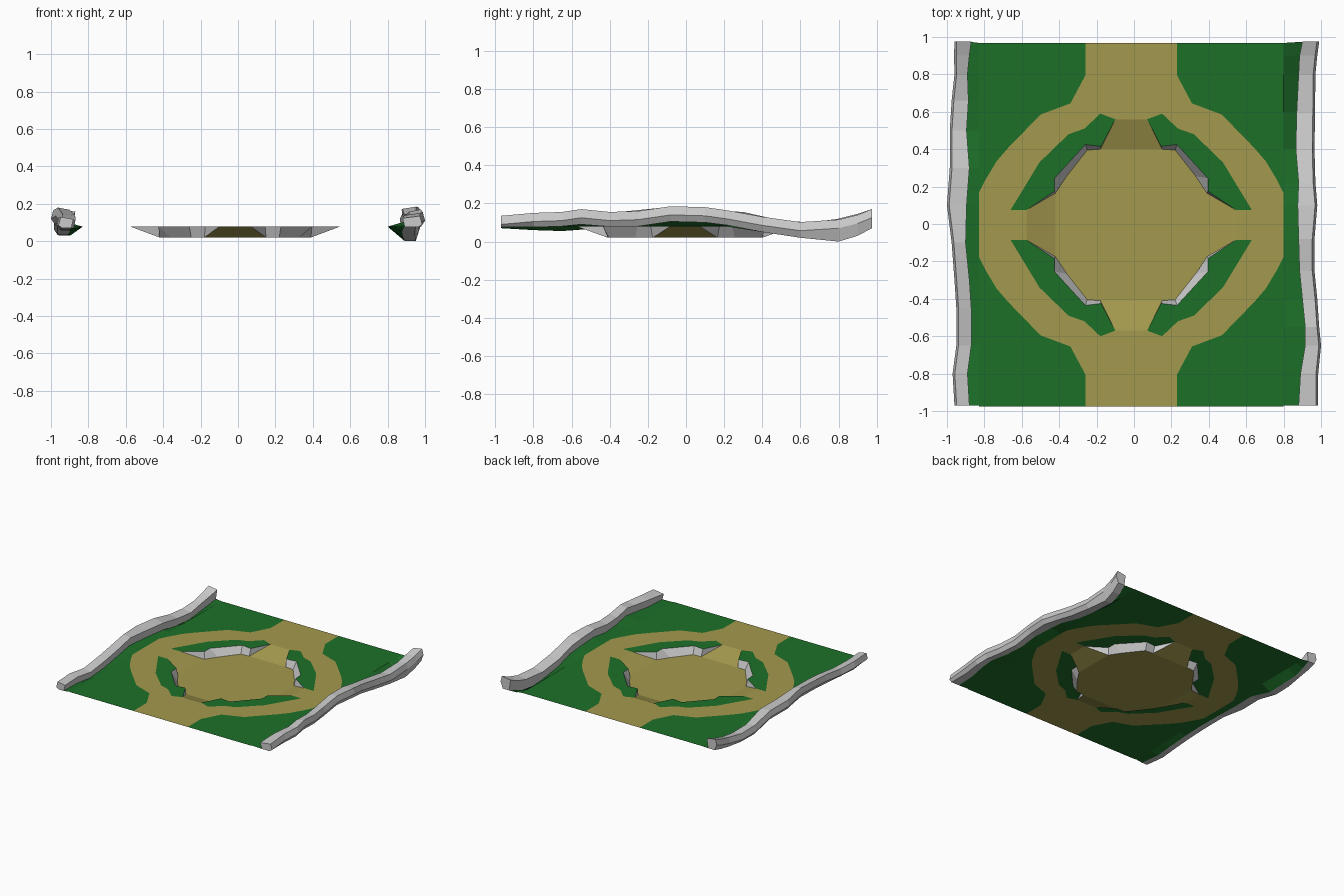
import bpy
from mathutils import Vector
from mathutils.geometry import delaunay_2d_cdt

if "Cube" in bpy.data.objects:
    bpy.data.objects.remove(bpy.data.objects["Cube"])

CX, CY = -0.015, -0.005      # centre of the sunken court
RIM, FLOOR = 0.078, 0.02
Y0, Y1 = -0.975, 0.968


def material(name, rgb):
    m = bpy.data.materials.new(name)
    m.diffuse_color = (*rgb, 1)
    m.use_nodes = True
    m.node_tree.nodes["Principled BSDF"].inputs["Base Color"].default_value = m.diffuse_color
    return m


grass = material("grass", (0.012, 0.16, 0.022))
sand = material("sand", (0.37, 0.32, 0.075))


def mesh_object(name, verts, faces, mat=None):
    me = bpy.data.meshes.new(name)
    me.from_pydata(verts, [], faces)
    ob = bpy.data.objects.new(name, me)
    bpy.context.collection.objects.link(ob)
    if mat:
        me.materials.append(mat)
    return ob


def ring(quarter):
    """Mirror a top-to-side quarter outline into a closed loop."""
    q, r = quarter, quarter[::-1]
    pts = (q + [(x, -y) for x, y in r] + [(-x, -y) for x, y in q]
           + [(-x, y) for x, y in r])
    return [(x + CX, y + CY) for x, y in pts]


# quarter outlines, from the +y side round to the +x side
road_q = [(0.245, 0.80), (0.325, 0.65), (0.485, 0.59), (0.66, 0.41),
          (0.72, 0.34), (0.78, 0.24), (0.815, 0.17)]
outer_q = [(0.165, 0.595), (0.25, 0.515), (0.335, 0.485), (0.49, 0.335),
           (0.575, 0.195), (0.645, 0.08)]
rim_q = [(0.085, 0.565), (0.16, 0.42), (0.245, 0.43), (0.41, 0.25),
         (0.41, 0.18), (0.56, 0.08)]
floor_q = [(0.165, 0.405), (0.235, 0.40), (0.345, 0.26), (0.405, 0.17)]

# flat ground: overlapping outlines cut into grass and sand, with the pit open
XL, XR = CX - 0.815, CX + 0.815
a = 0.245
loops = [[(XL, Y0), (XR, Y0), (XR, Y1), (XL, Y1)], ring(road_q),
         [(CX - a, Y0), (CX + a, Y0), (CX + a, Y1), (CX - a, Y1)],
         ring(rim_q)]
for sx in (-1, 1):
    for sy in (-1, 1):
        loops.append([(CX + sx * x, CY + sy * y)
                      for x, y in outer_q + rim_q[::-1]])
points, outlines = [], []
for lp in loops:
    if sum(p[0] * q[1] - q[0] * p[1] for p, q in zip(lp, lp[1:] + lp[:1])) < 0:
        lp = lp[::-1]
    outlines.append(list(range(len(points), len(points) + len(lp))))
    points += [Vector(p) for p in lp]
v2, _, tris, _, _, src = delaunay_2d_cdt(points, [], outlines, 1, 1e-5)
flat = [(p.x, p.y, RIM) for p in v2]
lawn, paths = [], []
for f, s in zip(tris, src):
    if 3 in s:
        continue
    is_lawn = any(i >= 4 for i in s) or not (1 in s or 2 in s)
    (lawn if is_lawn else paths).append(f)
for name, fs, mat in (("lawn", lawn, grass), ("paths", paths, sand)):
    used = sorted({i for f in fs for i in f})
    remap = {i: k for k, i in enumerate(used)}
    mesh_object(name, [flat[i] for i in used],
                [[remap[i] for i in f] for f in fs], mat)

# sunken court floor
floor = [(x, y, FLOOR) for x, y in ring(floor_q)]
mesh_object("court_floor", floor, [list(range(len(floor)))[::-1]], sand)

# stone retaining walls, one per quarter
for i, (sx, sy) in enumerate(((1, 1), (1, -1), (-1, -1), (-1, 1))):
    top = [(CX + sx * x, CY + sy * y, RIM) for x, y in rim_q]
    low = [(CX + sx * x, CY + sy * y, FLOOR) for x, y in floor_q]
    faces = [(0, 1, 6), (4, 5, 9)] + [(k + 1, k + 2, k + 7, k + 6)
                                      for k in range(3)]
    if sx * sy < 0:
        faces = [f[::-1] for f in faces]
    mesh_object(f"court_wall_{i + 1}", top + low, faces).data.materials.append(None)

# four ramps down to the floor
for i in range(4):
    s = 1 if i < 2 else -1
    if i % 2:
        (w, d), (W, D) = rim_q[0], floor_q[0]
        c = [(-w, s * d, RIM), (w, s * d, RIM), (W, s * D, FLOOR), (-W, s * D, FLOOR)]
    else:
        (d, w), (D, W) = rim_q[-1], floor_q[-1]
        c = [(s * d, w, RIM), (s * d, -w, RIM), (s * D, -W, FLOOR), (s * D, W, FLOOR)]
    face = (0, 1, 2, 3) if s < 0 else (3, 2, 1, 0)
    if (Vector(c[face[1]]) - Vector(c[face[0]])).cross(
            Vector(c[face[2]]) - Vector(c[face[1]])).z < 0:
        face = face[::-1]
    mesh_object(f"ramp_{i + 1}", [(x + CX, y + CY, z) for x, y, z in c], [face], sand)

# rocky side ridges: y, inner x, outer x, top z, ground z
right = [(-0.97, .88, .985, .135, .075), (-.8, .89, .985, .15, .075),
         (-.65, .915, 1.0, .155, .08), (-.55, .915, .99, .17, .09),
         (-.4, .90, .98, .155, .078), (-.25, .885, .965, .16, .08),
         (-.08, .88, .965, .185, .105), (.1, .875, .98, .18, .10),
         (.22, .88, .97, .163, .085), (.4, .865, .965, .13, .05),
         (.6, .87, .968, .102, .02), (.8, .88, .97, .115, .0),
         (.9, .885, .98, .14, .03), (.975, .90, .99, .17, .07)]
left = [(-.97, .88, .96, .13, .07), (-.8, .89, .97, .13, .06),
        (-.65, .87, .95, .12, .055), (-.45, .87, .95, .145, .07),
        (-.3, .88, .96, .16, .085), (-.1, .90, .975, .18, .10),
        (.1, .895, 1.0, .165, .09), (.3, .88, .985, .155, .08),
        (.5, .895, .985, .11, .035), (.66, .885, .975, .10, .03),
        (.8, .89, .96, .12, .04), (.9, .88, .962, .145, .06),
        (.975, .87, .96, .17, .08)]
for side, s, rows in (("right", 1, right), ("left", -1, left)):
    verts, faces = [], []
    for y, xi, xo, t, g in rows:
        verts += [(s * x, y, z) for x, z in (
            (xi + .012, g), (xi, t - .012), (xo - .012, t),
            (xo, t - .045), (xo - .02, g))]
    n = 5
    for r in range(len(rows) - 1):
        for k in range(n):
            b, c = r * n + k, r * n + (k + 1) % n
            faces.append((b, b + n, c + n, c))
    last = (len(rows) - 1) * n
    faces += [tuple(range(n)), tuple(range(last + n - 1, last - 1, -1))]
    if s < 0:
        faces = [f[::-1] for f in faces]
    mesh_object(f"{side}_ridge", verts, faces)

    # grass bank joining the lawn to the ridge
    edge = XR if s > 0 else XL
    verts, faces = [], []
    for y, xi, xo, t, g in rows:
        yy = min(max(y, Y0), Y1)
        verts += [(edge, yy, RIM), (s * (xi + .012), y, g)]
    for r in range(len(rows) - 1):
        q = (2 * r, 2 * r + 1, 2 * r + 3, 2 * r + 2)
        faces.append(q if s > 0 else q[::-1])
    mesh_object(f"{side}_bank", verts, faces, grass)
